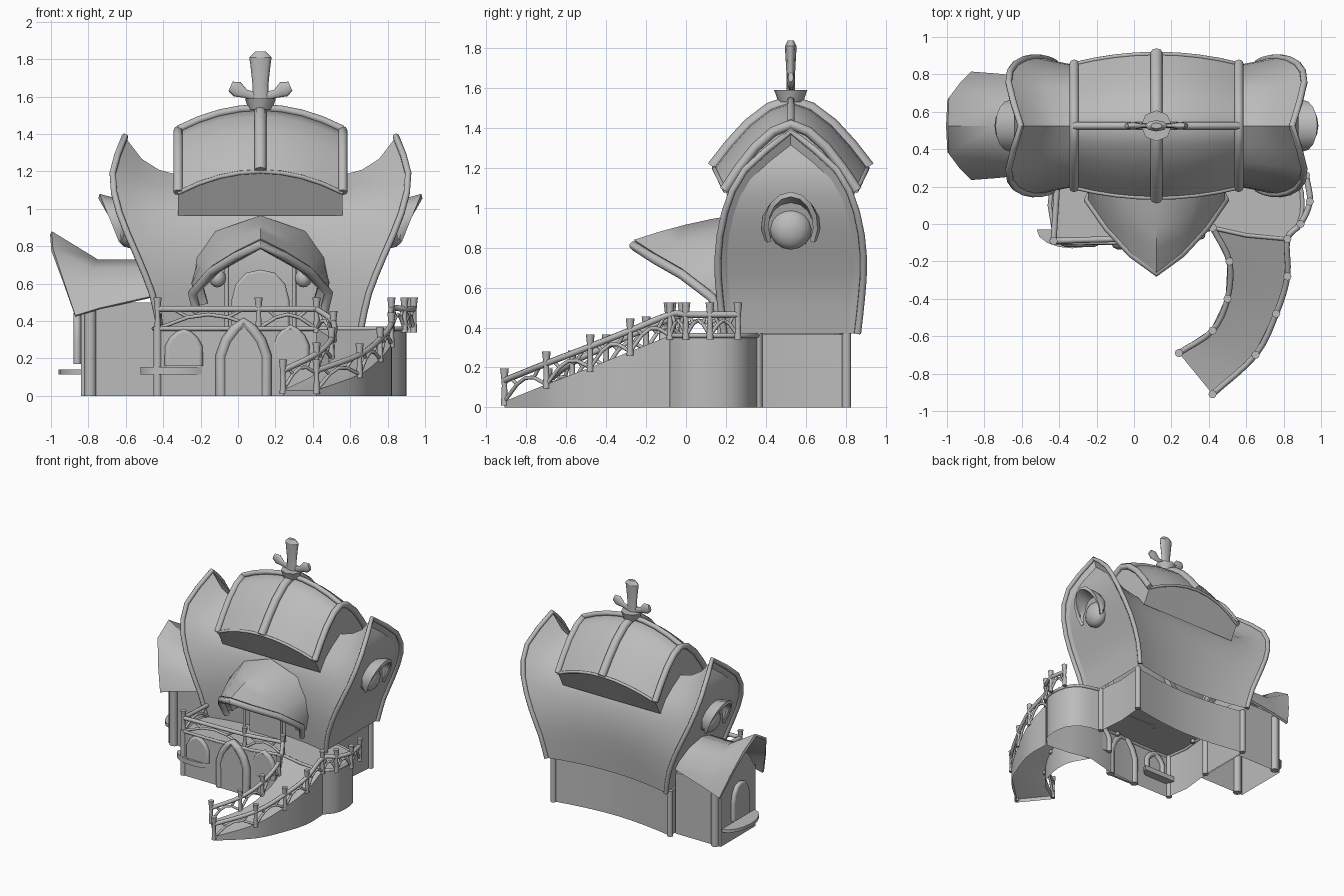
import bpy, bmesh, math
from mathutils import Vector

cube = bpy.data.objects.get("Cube")
if cube:
    bpy.data.objects.remove(cube)

clay = bpy.data.materials.new("light_grey_clay")
clay.use_nodes = True
clay.diffuse_color = (0.5, 0.5, 0.5, 1)
clay.node_tree.nodes["Principled BSDF"].inputs["Base Color"].default_value = (0.5, 0.5, 0.5, 1)
MID_X, MID_Y, FLOOR = 0.12, 0.525, 0.36


def add_object(name, data):
    obj = bpy.data.objects.new(name, data)
    bpy.context.scene.collection.objects.link(obj)
    data.materials.append(clay)
    return obj


def mesh(name, verts, faces, thickness=0):
    data = bpy.data.meshes.new(name)
    data.from_pydata([tuple(v) for v in verts], [], faces)
    bm = bmesh.new()
    bm.from_mesh(data)
    bmesh.ops.remove_doubles(bm, verts=bm.verts, dist=0.0005)
    bmesh.ops.recalc_face_normals(bm, faces=bm.faces)
    bm.to_mesh(data)
    bm.free()
    obj = add_object(name, data)
    if thickness:
        solid = obj.modifiers.new("thickness", "SOLIDIFY")
        solid.thickness = thickness
    return obj


def grid(name, rows, thickness=0):
    n = len(rows[0])
    faces = [(i * n + j, i * n + j + 1, (i + 1) * n + j + 1, (i + 1) * n + j)
             for i in range(len(rows) - 1) for j in range(n - 1)]
    return mesh(name, [p for row in rows for p in row], faces, thickness)


def tube(name, points, radius, radii=None):
    curve = bpy.data.curves.new(name, "CURVE")
    curve.dimensions = "3D"
    curve.bevel_depth = radius
    curve.bevel_resolution = 2
    curve.use_fill_caps = True
    spline = curve.splines.new("POLY")
    spline.points.add(len(points) - 1)
    for i, p in enumerate(points):
        spline.points[i].co = (*p, 1)
        spline.points[i].radius = radii[i] if radii else 1
    return add_object(name, curve)


def ball(name, center, scale):
    data = bpy.data.meshes.new(name)
    bm = bmesh.new()
    bmesh.ops.create_uvsphere(bm, u_segments=12, v_segments=8, radius=1)
    bm.to_mesh(data)
    bm.free()
    obj = add_object(name, data)
    obj.location, obj.scale = center, scale


def smooth_path(points, steps=4):
    pts = [Vector(p) for p in points]
    ext = [2 * pts[0] - pts[1]] + pts + [2 * pts[-1] - pts[-2]]
    out = []
    for a, b, c, d in zip(ext, ext[1:], ext[2:], ext[3:]):
        for k in range(steps):
            t = k / steps
            out.append(b + (c - a) * t / 2 + (2 * a - 5 * b + 4 * c - d) * t * t / 2
                       + (3 * b - a - 3 * c + d) * t ** 3 / 2)
    return out + [pts[-1]]


def prism(name, outline, z0, z1):
    n = len(outline)
    verts = [(x, y, z) for z in (z0, z1) for x, y in outline]
    faces = [(i, (i + 1) % n, (i + 1) % n + n, i + n) for i in range(n)]
    return mesh(name, verts, faces + [tuple(range(n, 2 * n))])


def mirrored(half):
    """Half profile, from eave to ridge, made into a whole one (first value is the offset)."""
    return [(-p[0], *p[1:]) for p in half] + [tuple(p) for p in half[-2::-1]]


# Flared main hall: offset in y, height, half length
hall = mirrored(smooth_path([(0.335, 0.37, 0.54), (0.355, 0.55, 0.58), (0.365, 0.75, 0.66),
                             (0.33, 0.98, 0.755), (0.23, 1.19, 0.79), (0, 1.385, 0.725)], 2))


def hall_point(u, y, z, length):
    lift = 0.22 * ((z - 0.37) / 1.03) ** 2 * (1 - u ** 6)
    return Vector((MID_X + u * length, MID_Y + y * (0.79 + 0.21 * u * u), z - lift))


grid("hall_shell", [[hall_point(i / 8, *p) for p in hall] for i in range(-8, 9)])

# Dished gables, rims, round windows and their hoods
for side, label in ((-1, "right"), (1, "left")):
    rim = [hall_point(side, *p) for p in hall]
    tube(label + "_gable_rim", rim, 0.018)
    center = Vector((MID_X + side * 0.68, MID_Y, 0.85))
    inner = [p.lerp(center, 0.13) - Vector((side * 0.015, 0, 0)) for p in rim]
    for k in (0, -1):
        inner[k] = Vector((rim[k].x - side * 0.01, inner[k].y, rim[k].z))
    grid(label + "_gable_edge", [rim, inner])
    half = len(inner) // 2 + 1
    grid(label + "_gable_wall", [inner[:half], inner[::-1][:half]])
    ball(label + "_round_window", (MID_X + side * 0.7, MID_Y, 0.895), (0.075, 0.105, 0.105))
    rows = []
    for reach, radius, rise in ((-0.02, 0.135, 0), (0.05, 0.15, 0.0), (0.125, 0.135, 0.035)):
        rows.append([(MID_X + side * (0.735 + reach * (0.45 + 0.55 * math.sin(a))),
                      MID_Y + radius * math.cos(a), 0.91 + (radius + rise) * math.sin(a))
                     for a in [math.radians(-30 + 24 * k) for k in range(11)]])
    grid(label + "_window_hood", rows, 0.025)

# Arched roof cap with a sloping soffit
roof = mirrored([(0.385, -0.33), (0.3, -0.22), (0.205, -0.115), (0.1, -0.035), (0, 0)])


def roof_point(x, y, z, grow=0):
    t = (x - MID_X) / 0.45
    return (x, MID_Y + y * (1 - 0.15 * t * t + grow), 1.53 - 0.12 * t * t + z + grow * 0.3)


xs = [MID_X + 0.44 * k / 4 for k in range(-4, 5)]
soffit = [[(x, MID_Y + s * 0.265, 0.965) for s in (-1, 1)] for x in xs]
roof_rows = [[a] + [roof_point(x, *p) for p in roof] + [b] for x, (a, b) in zip(xs, soffit)]
grid("roof_cap", roof_rows)
for row, label in ((roof_rows[0], "right"), (roof_rows[-1], "left")):
    mesh(label + "_roof_end", row, [tuple(range(len(row)))])
for k, x in enumerate((xs[0], MID_X, xs[-1])):
    tube("roof_rib", [roof_point(x, *p, 0.01) for p in roof], 0.033 if k == 1 else 0.025)
tube("roof_ridge", [roof_point(x, 0, 0.01) for x in xs], 0.02)
for s in (-1, 1):
    tube("roof_eave", [roof_point(x, s * 0.385, -0.33) for x in xs], 0.011)

# Bone finial, flattened front to back
top = Vector((MID_X, 0, 1.54))
tube("finial_collar", [top + Vector((0, MID_Y, h)) for h in (-0.01, 0.05)], 0.083, [0.75, 1])
bones = [tube("finial_post", [top + Vector((0, 0, h)) for h in (0.03, 0.12, 0.23, 0.27, 0.3)],
              0.06, [0.75, 0.7, 0.9, 1, 0.5])]
for s in (-1, 1):
    bones.append(tube("finial_arm", [top + Vector((s * d, 0, h)) for d, h in
                                     ((0.02, 0.06), (0.08, 0.075), (0.125, 0.1), (0.16, 0.115))],
                      0.045, [0.5, 0.5, 0.95, 0.6]))
for bone in bones:
    bone.location.y, bone.scale.y = MID_Y, 0.5

# Beaked porch hood: back arch swept to a pointed rim
back = mirrored([(0.34, 0.25, 0.47), (0.37, 0.25, 0.6), (0.35, 0.25, 0.74),
                 (0.24, 0.25, 0.88), (0, 0.25, 0.965)])
front = mirrored([(0.34, 0.17, 0.48), (0.365, 0.13, 0.58), (0.26, -0.02, 0.695),
                  (0.13, -0.16, 0.775), (0, -0.26, 0.84)])
rows = []
for t in (0, 0.25, 0.5, 0.75, 1):
    bulge = 0.05 * t * (1 - t)
    rows.append([Vector((MID_X, 0, bulge)) + Vector(a).lerp(Vector(b), t) for a, b in zip(back, front)])
grid("porch_hood", rows, 0.06)
tube("porch_hood_rim", [p - Vector((0, 0, 0.03)) for p in rows[-1]], 0.024)


# Pointed or round arch openings, facing -y or -x
def arch(name, x, y, z, width, height, frame, pointed=True, facing_x=False):
    outline = [(1, 0), (1, 0.55), (0.75, 0.76), (0.38, 0.91), (0, 1)] if pointed else \
        [(1, 0), (1, 0.5), (0.85, 0.77), (0.5, 0.95), (0, 1)]
    pts = [(x, y + a * width, z + b * height) if facing_x else (x + a * width, y, z + b * height)
           for a, b in mirrored(outline)]
    mesh(name + "_panel", pts, [tuple(range(len(pts)))], 0.02)
    tube(name + "_frame", pts, frame)


arch("front_door", 0.03, -0.105, 0, 0.12, 0.39, 0.03)
arch("front_window", -0.29, -0.1, 0.16, 0.08, 0.18, 0.022)
arch("side_window", 0.28, -0.06, 0.16, 0.08, 0.2, 0.022)
arch("porch_door", MID_X, 0.2, FLOOR, 0.14, 0.3, 0.015, pointed=False)
arch("annex_window", -0.86, MID_Y, 0.17, 0.09, 0.27, 0.02, False, True)
for s in (-1, 1):
    tube("porch_post", [(MID_X + s * 0.18, 0.17, z) for z in (FLOOR, 0.75)], 0.012)
    ball("porch_lamp", (MID_X + s * 0.23, 0.16, 0.63), (0.045, 0.045, 0.05))

# Half-round window sills
arc = [math.pi * k / 8 for k in range(9)]
for name, x, y, r, depth, turn in (("front_sill", -0.33, -0.03, 0.19, 0.1, False),
                                   ("annex_sill", -0.84, MID_Y, 0.21, 0.12, True)):
    outline = [(x - depth * math.sin(a), y + r * math.cos(a)) if turn else
               (x + r * math.cos(a), y - depth * math.sin(a)) for a in arc]
    prism(name, outline, 0.115, 0.14 if turn else 0.155)
    mesh(name + "_underside", [(*p, 0.115) for p in outline], [tuple(range(len(outline)))])

# Hollow ground storey with a bowed back wall, running into the terrace; corner posts
west, east, south, north = -0.42, 0.635, 0.36, 0.805
bow = [(west + (east - west) * k / 8, north - 0.06 * math.sin(math.pi * k / 8)) for k in range(9)]
curved_end = [(p.x, p.y) for p in smooth_path(
    [(east, south, 0), (0.79, 0.32, 0), (0.88, 0.23, 0), (0.9, 0.1, 0), (0.88, 0, 0),
     (0.81, -0.08, 0)], 2)]
terrace = curved_end + [(0.6, -0.06), (0.42, -0.02), (0.19, -0.08), (-0.12, -0.1),
                        (-0.42, -0.1), (-0.45, 0.1), (west, south)]
prism("ground_storey", bow + [(east - 0.02, 0.58)] + terrace, 0, FLOOR + 0.005)
tube("terrace_lip", [(x, y, FLOOR) for x, y in terrace], 0.012)
for x, y in ((west, north), (east, north), (east, south), (west, south), (-0.43, -0.09)):
    tube("corner_post", [(x, y, 0), (x, y, 0.37)], 0.023)

# Curved ramp down to the ground
inside = smooth_path([(0.42, -0.02, 0.36), (0.51, -0.2, 0.29), (0.5, -0.4, 0.2),
                      (0.42, -0.57, 0.12), (0.24, -0.69, 0.03)])
outside = smooth_path([(0.82, -0.08, 0.36), (0.82, -0.28, 0.28), (0.76, -0.48, 0.2),
                       (0.65, -0.7, 0.115), (0.42, -0.91, 0.03)])
ground = lambda p: (p.x, p.y, 0)
grid("ramp", [[ground(a), a, a.lerp(b, 0.5), b, ground(b)] for a, b in zip(inside, outside)])
mesh("ramp_end", [inside[-1], outside[-1], ground(outside[-1]), ground(inside[-1])], [(0, 1, 2, 3)])


# Twig fences: flared posts, a sagging rail and crossed braces
def fence(name, points):
    pts = [Vector(p) for p in points]
    up = lambda p, h: p + Vector((0, 0, h))
    for p in pts:
        tube(name + "_post", [up(p, h) for h in (-0.02, 0.08, 0.13, 0.165)], 0.022, [0.8, 0.6, 0.8, 1])
    tube(name + "_rail", smooth_path([up(p, 0.105) for p in pts]), 0.016)
    for a, b in zip(pts, pts[1:]):
        tube(name + "_brace", [a, up(a.lerp(b, 0.3), 0.06), up(a.lerp(b, 0.5), 0.075),
                               up(a.lerp(b, 0.7), 0.06), b], 0.01)
        for t, end in ((0.3, 0.15), (0.7, 0.85)):
            tube(name + "_twig", [up(a.lerp(b, t), 0.06), up(a.lerp(b, end), 0.105)], 0.009)


fence("side_fence", [(-0.41, 0.22, FLOOR), (-0.43, -0.09, FLOOR)])
fence("front_fence", [(-0.43, -0.09, FLOOR), (0.11, -0.07, FLOOR), (0.42, -0.02, FLOOR)])
fence("inner_ramp_fence", inside[::4])
fence("outer_ramp_fence", [(0.92, 0.26, FLOOR), (0.94, 0.12, FLOOR), (0.89, 0, FLOOR)] + outside[::4])

# Side annex with an upturned roof
prism("annex_walls", [(-0.84, 0.3), (-0.84, 0.75), (-0.43, 0.75), (-0.43, 0.3)], 0, 0.5)
mesh("annex_gable", [(-0.84, 0.3, 0.48), (-0.84, 0.75, 0.48), (-0.84, 0.66, 0.62),
                     (-0.84, MID_Y, 0.73), (-0.84, 0.39, 0.62)], [(0, 1, 2, 3, 4)])
rows = [mirrored(r) for r in (
    [(0.29, -0.87, 0.43), (0.23, -0.93, 0.61), (0.15, -0.99, 0.79), (0, -0.995, 0.88)],
    [(0.28, -0.74, 0.47), (0.24, -0.77, 0.57), (0.15, -0.78, 0.68), (0, -0.75, 0.73)],
    [(0.25, -0.43, 0.54), (0.22, -0.43, 0.6), (0.13, -0.43, 0.69), (0, -0.43, 0.73)])]
grid("annex_roof", [[(x, MID_Y + y, z) for y, x, z in row] for row in rows], 0.02)
for y in (0.3, 0.75):
    tube("annex_post", [(-0.79, y, 0), (-0.79, y, 0.47)], 0.032)

# Turn curves into meshes and smooth everything but sharp edges
made = [o for o in bpy.context.scene.objects if clay.name in o.material_slots]
bpy.ops.object.select_all(action="DESELECT")
for o in made:
    o.select_set(True)
bpy.context.view_layer.objects.active = made[0]
bpy.ops.object.convert(target="MESH")
bpy.ops.object.shade_smooth_by_angle(angle=math.radians(48))
